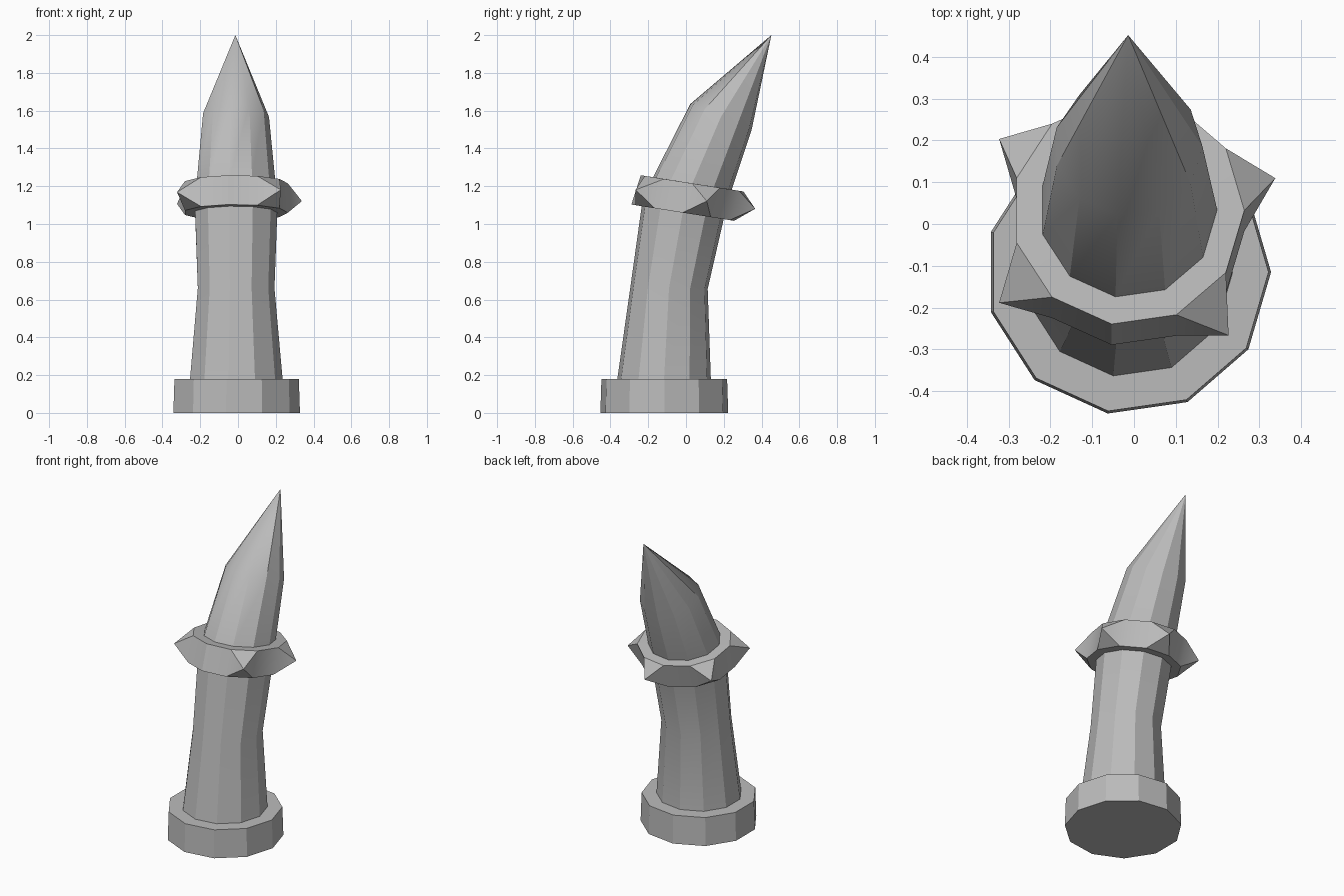
import bpy, bmesh
from math import sin, cos, radians, tau
from mathutils import Vector

cube = bpy.data.objects.get("Cube")
if cube:
    bpy.data.objects.remove(cube)

SIDES = 11
AXIS_X = -0.014

grey = bpy.data.materials.new("stone_grey")
grey.use_nodes = True
colour = (0.5, 0.5, 0.5, 1)
grey.diffuse_color = colour
grey.node_tree.nodes["Principled BSDF"].inputs["Base Color"].default_value = colour


def ring_point(step, y, z, radius, tilt):
    """Point on a ring whose plane leans towards the back by tilt degrees."""
    a, t = tau * step / SIDES, radians(tilt)
    v = radius * sin(a)
    return Vector((AXIS_X + radius * cos(a), y + v * cos(t), z - v * sin(t)))


def tube(name, rings, tip=None, floor=False, spikes=None):
    """Loft rings of (y, z, radius, tilt); optional tip, floor and spiked faces."""
    bm = bmesh.new()
    loops = [[bm.verts.new(ring_point(i, *r)) for i in range(SIDES)] for r in rings]
    spike_row, spike_ring, spike_sides = spikes or (None, None, ())
    for row, (low, high) in enumerate(zip(loops, loops[1:])):
        for i in range(SIDES):
            j = (i + 1) % SIDES
            quad = [low[i], low[j], high[j], high[i]]
            if row == spike_row and i in spike_sides:
                apex = bm.verts.new(ring_point(i + 0.5, *spike_ring))
                for k in range(4):
                    bm.faces.new((quad[k], quad[(k + 1) % 4], apex))
            else:
                bm.faces.new(quad)
    if tip:
        apex = bm.verts.new(tip)
        for i in range(SIDES):
            bm.faces.new((loops[-1][i], loops[-1][(i + 1) % SIDES], apex))
    if floor:
        bm.faces.new(reversed(loops[0]))
    mesh = bpy.data.meshes.new(name)
    bm.to_mesh(mesh)
    bm.free()
    mesh.materials.append(grey)
    obj = bpy.data.objects.new(name, mesh)
    bpy.context.collection.objects.link(obj)
    bpy.ops.object.select_all(action="DESELECT")
    obj.select_set(True)
    bpy.context.view_layer.objects.active = obj
    bpy.ops.object.shade_smooth_by_angle(angle=radians(30))
    return obj


# Rings where neighbouring parts meet
column_foot = (-0.116, 0.18, 0.25, 0)
column_top = (-0.0175, 1.06, 0.222, 9)
horn_foot = (0.034, 1.215, 0.213, 9)

# Plinth with a flat ledge around the column
tube("base", [(-0.115, 0, 0.342, 0), (-0.115, 0.18, 0.336, 0), column_foot], floor=True)

# Waisted column leaning backwards
tube("column", [column_foot, (-0.09, 0.66, 0.207, 1), column_top])

# Collar with five pointed studs, the two front faces left plain
tube("spiked_collar",
     [column_top, (-0.0175, 1.06, 0.278, 9), (0.0325, 1.215, 0.278, 9), horn_foot],
     spikes=(1, (0.0075, 1.1375, 0.367, 9), (0, 2, 4, 6, 9)))

# Pointed horn curving to the back
tube("horn", [horn_foot, (0.185, 1.567, 0.178, 22.7)], tip=(AXIS_X, 0.452, 2))
